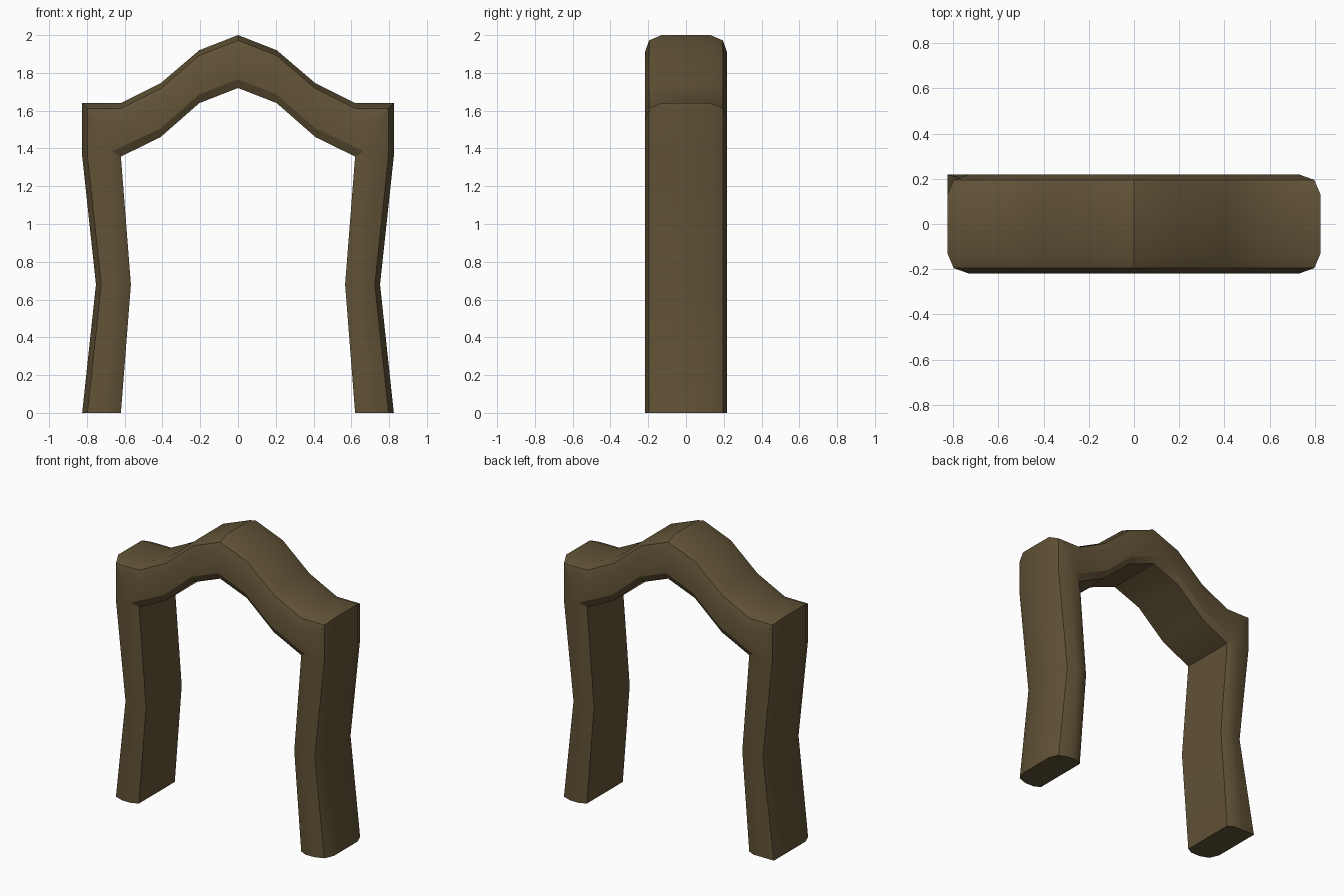
import bpy, bmesh
from mathutils import Vector

if "Cube" in bpy.data.objects:
    bpy.data.objects.remove(bpy.data.objects["Cube"])

mat = bpy.data.materials.new("dark olive brown")
mat.diffuse_color = (0.118, 0.084, 0.037, 1)
mat.use_nodes = True
mat.node_tree.nodes["Principled BSDF"].inputs["Base Color"].default_value = mat.diffuse_color

# Right half of the arch, stations from foot to peak (x, z):
# outer point, outer inset direction, inner point, inner inset direction
stations = [
    ((0.825, 0.00), (-1, 0), (0.62, 0.00), (1, 0)),
    ((0.752, 0.68), (-1, 0), (0.567, 0.68), (1, 0)),
    ((0.825, 1.36), (-1, 0), (0.62, 1.357), (1, 0.6)),
    ((0.825, 1.64), (-1, -1), (0.62, 1.357), (1, 0.6)),
    ((0.62, 1.64), (0, -1), (0.62, 1.357), (1, 0.6)),
    ((0.41, 1.745), (0, -1), (0.41, 1.46), (0, 1)),
    ((0.205, 1.92), (0, -1), (0.205, 1.64), (0, 1)),
    ((0.0, 2.00), (0, -1), (0.0, 1.72), (0, 1)),
]
# Half cross-section: (side, inset, y); side 0 = outer, 1 = inner
section = [(0, 0, 0.13), (0, 0.028, 0.195), (0, 0.092, 0.218),
           (1, 0.046, 0.218), (1, 0, 0.195)]
loop = section + [(s, i, -y) for s, i, y in reversed(section)]


def ring(bm, st, sx):
    verts = []
    for side, inset, y in loop:
        p = Vector(st[side * 2]) + Vector(st[side * 2 + 1]) * inset
        verts.append(bm.verts.new((p.x * sx, y, p.y)))
    return verts


# Full arch: left foot over the peak to the right foot
bm = bmesh.new()
rings = [ring(bm, st, -1) for st in stations]
rings += [ring(bm, st, 1) for st in reversed(stations[:-1])]
n = len(loop)
for a, b in zip(rings, rings[1:]):
    for k in range(n):
        m = (k + 1) % n
        bm.faces.new((a[k], a[m], b[m], b[k]))
bm.faces.new(rings[0])
bm.faces.new(list(reversed(rings[-1])))
# The left foot has one squared-off back outer corner
rings[0][1].co = (-0.825, 0.218, 0)
bmesh.ops.remove_doubles(bm, verts=bm.verts, dist=0.0005)
bmesh.ops.recalc_face_normals(bm, faces=bm.faces)

mesh = bpy.data.meshes.new("arch_frame")
bm.to_mesh(mesh)
bm.free()
mesh.materials.append(mat)
arch = bpy.data.objects.new("arch_frame", mesh)
bpy.context.collection.objects.link(arch)
bpy.context.view_layer.objects.active = arch
arch.select_set(True)
bpy.ops.object.shade_smooth_by_angle(angle=0.48)
